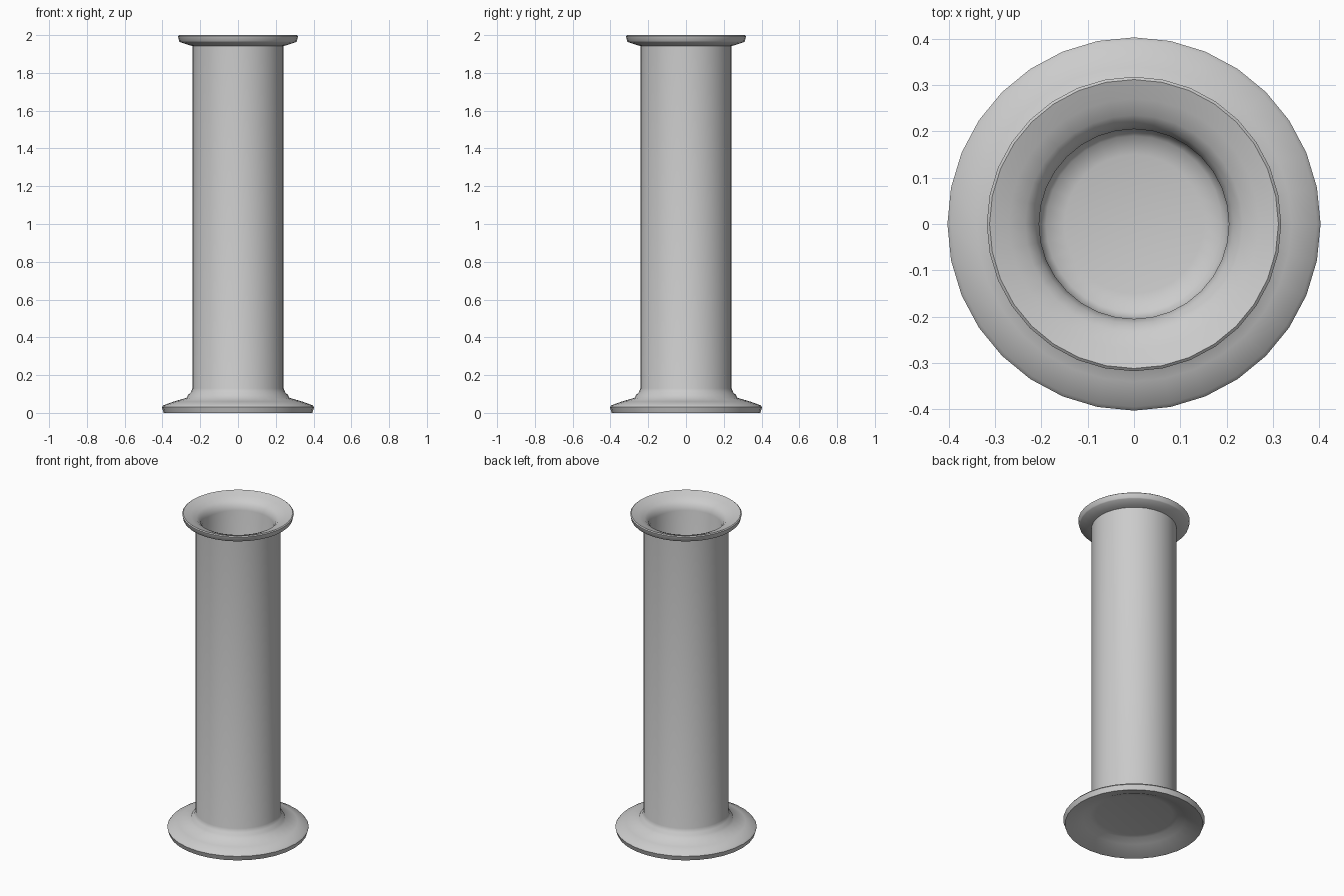
import bpy, bmesh, math

if "Cube" in bpy.data.objects:
    bpy.data.objects.remove(bpy.data.objects["Cube"])

SEG = 32


def lathe(name, profile):
    """Spin an (r, z) profile around z; points with r = 0 become poles."""
    bm = bmesh.new()
    verts = [bm.verts.new((r, 0, z)) for r, z in profile]
    edges = [bm.edges.new(pair) for pair in zip(verts, verts[1:])]
    bmesh.ops.spin(bm, geom=verts + edges, cent=(0, 0, 0), axis=(0, 0, 1),
                   angle=2 * math.pi, steps=SEG, use_merge=True)
    bmesh.ops.remove_doubles(bm, verts=bm.verts, dist=0.0001)
    bmesh.ops.recalc_face_normals(bm, faces=bm.faces)
    mesh = bpy.data.meshes.new(name)
    bm.to_mesh(mesh)
    bm.free()
    obj = bpy.data.objects.new(name, mesh)
    bpy.context.collection.objects.link(obj)
    bpy.ops.object.select_all(action='DESELECT')
    obj.select_set(True)
    bpy.context.view_layer.objects.active = obj
    bpy.ops.object.shade_smooth_by_angle(angle=math.radians(50))
    return obj


# recessed underside, from the centre out to the foot edge
underside = [(0, 0.06), (0.22, 0.06), (0.25, 0.055), (0.29, 0.035),
             (0.34, 0.015), (0.385, 0.002), (0.393, 0.0)]
# flared foot with a small step up to the shaft
foot = [(0.403, 0.03), (0.395, 0.04), (0.34, 0.06), (0.272, 0.08),
        (0.265, 0.095), (0.25, 0.108), (0.242, 0.13)]
# shaft and flared lip
lip = [(0.242, 1.943), (0.26, 1.947), (0.307, 1.963), (0.312, 1.968),
       (0.318, 1.995), (0.312, 2.0)]
# funnel into the hollow bore, down to the floor
bore = [(0.27, 1.985), (0.235, 1.97), (0.215, 1.95), (0.205, 1.92),
        (0.205, 0.12), (0.19, 0.10), (0.15, 0.09), (0, 0.09)]

lathe("vase", underside + foot + lip + bore)
